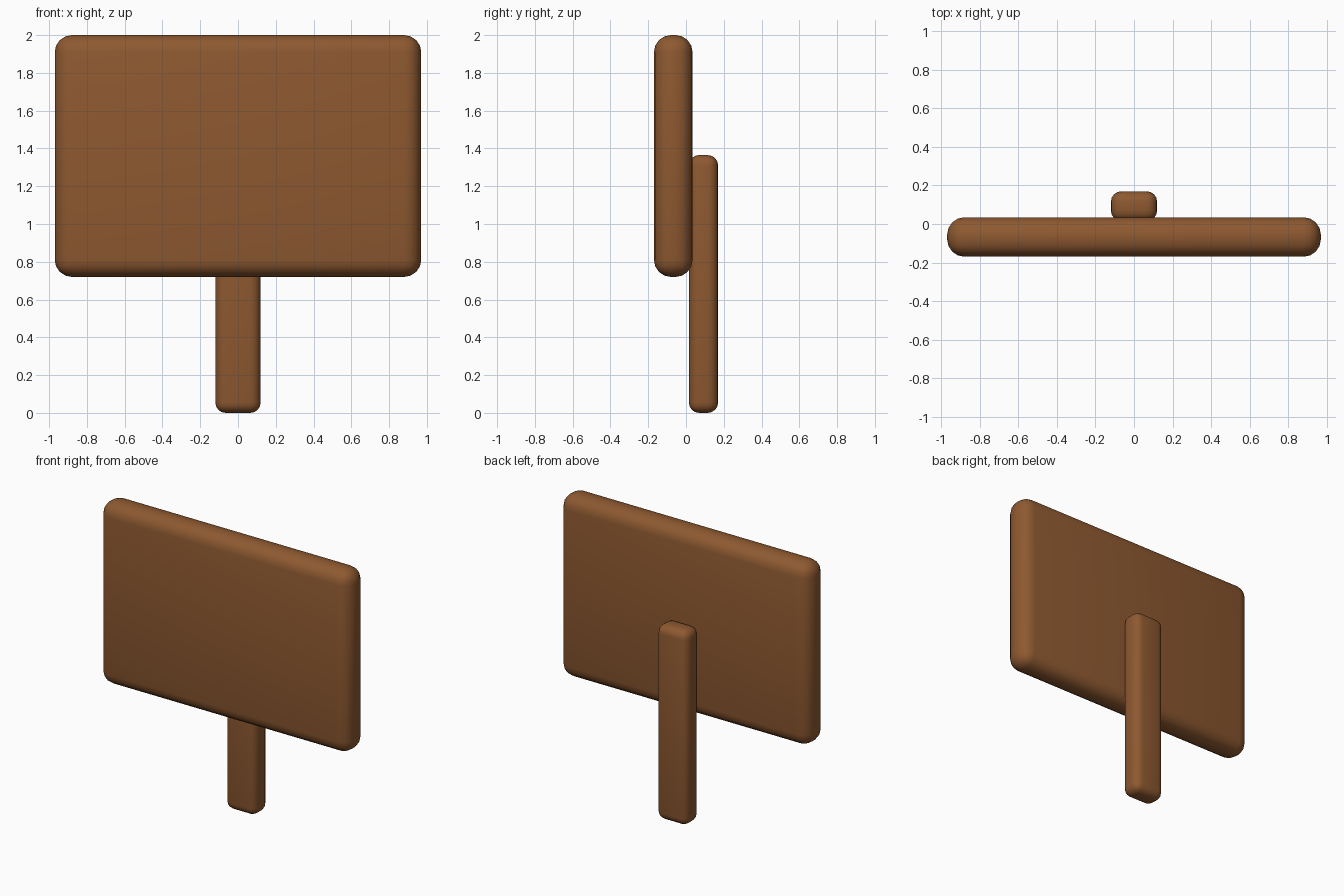
import bpy

if "Cube" in bpy.data.objects:
    bpy.data.objects.remove(bpy.data.objects["Cube"])

wood = bpy.data.materials.new("brown_wood")
wood.diffuse_color = (0.27, 0.10, 0.03, 1)
wood.use_nodes = True
wood.node_tree.nodes["Principled BSDF"].inputs["Base Color"].default_value = wood.diffuse_color


def rounded_box(name, lo, hi, radius, segments):
    """Box between two corners with rounded edges and smooth shading."""
    centre = [(a + b) / 2 for a, b in zip(lo, hi)]
    bpy.ops.mesh.primitive_cube_add(size=1, location=centre)
    obj = bpy.context.object
    obj.name = name
    obj.scale = [b - a for a, b in zip(lo, hi)]
    bpy.ops.object.transform_apply(location=False, rotation=False, scale=True)
    bevel = obj.modifiers.new("rounding", 'BEVEL')
    bevel.width = radius
    bevel.segments = segments
    bevel.limit_method = 'NONE'
    bpy.ops.object.modifier_apply(modifier=bevel.name)
    bpy.ops.object.shade_smooth_by_angle(angle=0.7)
    obj.data.materials.append(wood)
    return obj


# Sign board
rounded_box("sign_board", (-0.97, -0.17, 0.72), (0.97, 0.035, 2.0), 0.09, 4)
# Post fixed to the back of the board
rounded_box("post", (-0.12, 0.015, 0.0), (0.12, 0.17, 1.365), 0.055, 4)
